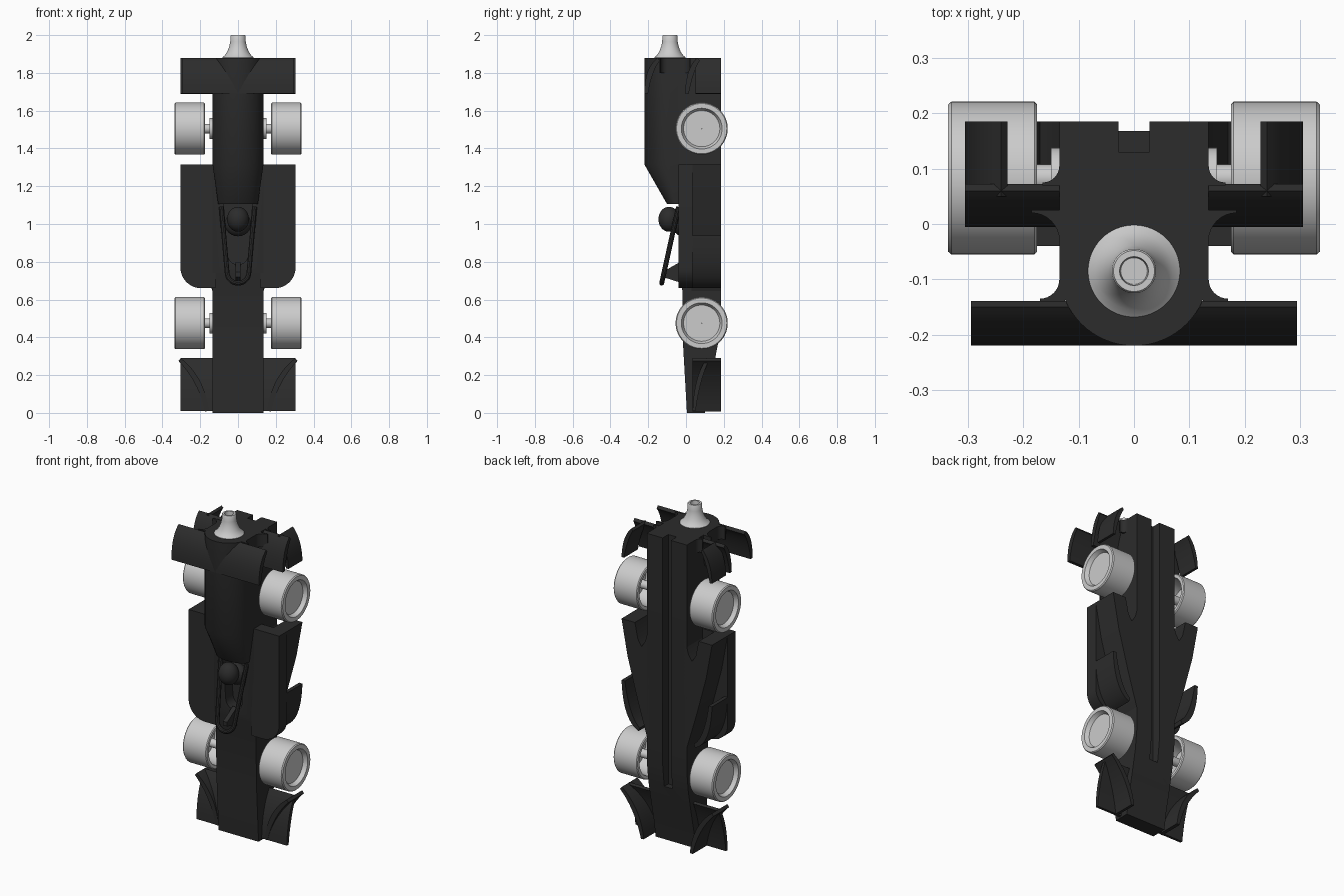
import bpy, bmesh
from math import sin, cos, pi
from mathutils import Vector, Matrix

if "Cube" in bpy.data.objects:
    bpy.data.objects.remove(bpy.data.objects["Cube"])

dark = bpy.data.materials.new("dark_body")
dark.diffuse_color = (0.025, 0.025, 0.025, 1)
dark.use_nodes = True
dark.node_tree.nodes["Principled BSDF"].inputs["Base Color"].default_value = dark.diffuse_color


def finish(name, bm, mat=None, mirror=False):
    bmesh.ops.recalc_face_normals(bm, faces=bm.faces)
    me = bpy.data.meshes.new(name)
    bm.to_mesh(me)
    bm.free()
    ob = bpy.data.objects.new(name, me)
    bpy.context.collection.objects.link(ob)
    if mat:
        me.materials.append(mat)
    if mirror:
        ob.modifiers.new("mirror", 'MIRROR')
    return ob


def loft(name, rings, mat=dark, mirror=False):
    bm = bmesh.new()
    vs = [[bm.verts.new(p) for p in r] for r in rings]
    n = len(vs[0])
    for a, b in zip(vs, vs[1:]):
        for i in range(n):
            bm.faces.new((a[i], a[(i + 1) % n], b[(i + 1) % n], b[i]))
    bm.faces.new(vs[0])
    bm.faces.new(vs[-1])
    return finish(name, bm, mat, mirror)


def prism(name, pts, axis, a, b, mat=dark, mirror=False):
    put = {'x': lambda p, t: (t, p[0], p[1]),
           'y': lambda p, t: (p[0], t, p[1]),
           'z': lambda p, t: (p[0], p[1], t)}[axis]
    return loft(name, [[put(p, t) for p in pts] for t in (a, b)], mat, mirror)


def lathe(name, profile, matrix, closed, mat=None, mirror=False, n=64):
    bm = bmesh.new()
    vs = [[bm.verts.new(matrix @ Vector((r * cos(2 * pi * i / n), r * sin(2 * pi * i / n), h)))
           for i in range(n)] for r, h in profile]
    pairs = list(zip(vs, vs[1:])) + ([(vs[-1], vs[0])] if closed else [])
    for a, b in pairs:
        for i in range(n):
            bm.faces.new((a[i], a[(i + 1) % n], b[(i + 1) % n], b[i]))
    if not closed:
        bm.faces.new(vs[0])
        bm.faces.new(vs[-1])
    return finish(name, bm, mat, mirror)


def blade(p0, c, p1, t, n=12):
    """Curved blade outline: quadratic arc offset by thickness t."""
    p0, c, p1 = Vector(p0), Vector(c), Vector(p1)
    outer, inner = [], []
    for i in range(n + 1):
        u = i / n
        p = p0 * (1 - u) ** 2 + c * 2 * u * (1 - u) + p1 * u * u
        d = ((c - p0) * (1 - u) + (p1 - c) * u).normalized()
        k = t * (0.35 + 0.65 * sin(pi * (0.15 + 0.7 * u)))
        outer.append(p)
        inner.append(p + Vector((d.y, -d.x)) * k)
    top = max(p0.y, p1.y)
    return [(q.x, min(q.y, top)) for q in outer + inner[::-1]]


def arc(cx, cy, r, a0, a1, n=10):
    return [(cx + r * cos(a0 + (a1 - a0) * i / n), cy + r * sin(a0 + (a1 - a0) * i / n))
            for i in range(n + 1)]


def cut(ob, cutter):
    m = ob.modifiers.new("cut", 'BOOLEAN')
    m.operation, m.solver, m.object = 'DIFFERENCE', 'EXACT', cutter
    bpy.context.view_layer.objects.active = ob
    bpy.ops.object.modifier_apply(modifier="cut")
    bpy.data.objects.remove(cutter)


# central body with raised nose underside
W = 0.135
body = prism("body", [(0.005, 0), (-0.015, 0.35), (-0.02, 0.66), (-0.04, 0.74), (-0.04, 1.88),
                      (0.185, 1.88), (0.185, 0.5), (0.172, 0.38), (0.145, 0.24),
                      (0.115, 0.1), (0.1, 0)], 'x', -W, W)
# underside slot and cockpit opening
cut(body, prism("slot_cutter", [(-0.028, 0.36), (0.028, 0.36), (0.028, 2), (-0.028, 2)], 'y', 0.13, 0.3))
cut(body, prism("cockpit_cutter", [(0.075, 1.105)] + [(-0.075, 1.105)]
                + arc(0, 0.84, 0.055, pi, 2 * pi), 'y', -0.2, 0.03))


# rounded engine cover tapering to the headrest
def cover_ring(z, w, ys, yf):
    r = [(-w, -0.03, z), (w, -0.03, z)]
    return r + [(w * cos(pi * i / 32), ys + (yf - ys) * sin(pi * i / 32), z) for i in range(33)]


loft("engine_cover", [cover_ring(1.105, 0.105, -0.05, -0.1), cover_ring(1.315, W, -0.085, -0.22),
                      cover_ring(1.88, W, -0.085, -0.22)])

# gas cartridge nozzle
lathe("cartridge", [(0.083, 1.875), (0.083, 1.882), (0.07, 1.893), (0.057, 1.912), (0.046, 1.94),
                    (0.041, 1.965), (0.04, 1.995), (0.037, 2.0), (0.026, 2.0), (0.024, 1.97)],
      Matrix.Translation((0, -0.085, 0)), False)

# side pods: full-width upper slab, tapered floor, barge board
prism("side_pod", [(0.12, 0.66)] + arc(0.195, 0.77, 0.11, -pi / 2, 0) + [(0.305, 1.315), (0.12, 1.315)],
      'y', -0.04, 0.035, mirror=True)
prism("pod_floor", [(0.12, 0.6), (0.14, 0.66), (0.2, 0.86), (0.265, 1.1), (0.305, 1.315), (0.215, 1.315),
                    (0.195, 1.22), (0.17, 1.18), (0.145, 1.22), (0.12, 1.315)], 'y', 0.03, 0.185, mirror=True)
prism("barge_board", blade((0.19, 0.66), (0.295, 0.7), (0.305, 0.94), -0.035), 'y', 0.03, 0.185, mirror=True)

# rear wings with curved end fins
prism("upper_rear_wing", blade((-0.22, 1.69), (-0.22, 1.83), (-0.15, 1.88), 0.03), 'x', -0.295, 0.295)
prism("lower_rear_wing", blade((-0.005, 1.69), (0.0, 1.83), (0.06, 1.88), 0.03), 'x', -0.305, 0.305)
prism("rear_end_fin", blade((0.305, 1.69), (0.3, 1.82), (0.24, 1.88), -0.025), 'y', 0.05, 0.185, mirror=True)

# concave fillets joining rear wings to the body
for name, y, s, r in (("upper_fillet", -0.135, 1, 0.035), ("mid_fillet", 0.02, -1, 0.05),
                      ("low_fillet", 0.075, 1, 0.03)):
    curve = [(0.135 + r - r * cos(t * pi / 16), y + s * (r - r * sin(t * pi / 16))) for t in range(9)]
    prism(name, [(0.125, y + s * r)] + curve + [(0.135 + r, y - s * 0.005), (0.125, y - s * 0.005)],
          'z', 1.8, 1.88, mirror=True)

# front wing and its curved fins
prism("front_wing", blade((0.035, 0.01), (0.04, 0.19), (0.11, 0.29), 0.025), 'x', -0.305, 0.305)
prism("front_fin", blade((0.155, 0.01), (0.175, 0.19), (0.303, 0.29), 0.03), 'y', 0.035, 0.185, mirror=True)

# driver helmet and shoulders
for name, loc, size in (("helmet", (0, -0.09, 1.025), (0.058, 0.056, 0.066)),
                        ("driver_shoulders", (0, -0.02, 1.0), (0.07, 0.05, 0.065))):
    bm = bmesh.new()
    bmesh.ops.create_uvsphere(bm, u_segments=32, v_segments=20, radius=1,
                              matrix=Matrix.Translation(loc) @ Matrix.Diagonal((*size, 1)))
    finish(name, bm, dark)

# halo bar around the cockpit
cu = bpy.data.curves.new("halo", 'CURVE')
cu.dimensions, cu.bevel_depth, cu.bevel_resolution = '3D', 0.013, 3
cu.use_fill_caps = True
path = [(0.088, 1.09)] + [(-x, z) for x, z in arc(0, 0.745, 0.058, pi, 2 * pi, 14)] + [(-0.088, 1.09)]
sp = cu.splines.new('POLY')
sp.points.add(len(path) - 1)
for p, (x, z) in zip(sp.points, path):
    p.co = (x, -0.128 + (z - 0.69) * 0.22, z, 1)
cu.materials.append(dark)
halo = bpy.data.objects.new("halo", cu)
bpy.context.collection.objects.link(halo)
prism("halo_strut", [(-0.03, 0.69), (-0.125, 0.72), (-0.125, 0.745), (-0.03, 0.8)], 'x', -0.014, 0.014)

# wheels, hubs and axles
for end, z in (("front", 0.475), ("rear", 1.505)):
    m = Matrix.Translation((0, 0.083, z)) @ Matrix.Rotation(pi / 2, 4, 'Y')
    lathe(end + "_wheel", [(0.138, 0.18), (0.138, 0.33), (0.133, 0.336), (0.108, 0.336), (0.096, 0.312),
                           (0.001, 0.312), (0.001, 0.285), (0.1, 0.285), (0.115, 0.175), (0.133, 0.175)],
          m, True, mirror=True)
    lathe(end + "_axle", [(0.025, 0.1), (0.025, 0.29)], m, False, mirror=True, n=32)
    lathe(end + "_hub", [(0.055, 0.13), (0.055, 0.15)], m, False, mirror=True, n=32)

# smooth shading with sharp edges kept
bpy.ops.object.select_all(action='DESELECT')
halo.select_set(True)
bpy.context.view_layer.objects.active = halo
bpy.ops.object.convert(target='MESH')
for ob in bpy.context.scene.objects:
    ob.select_set(True)
bpy.ops.object.shade_smooth_by_angle(angle=0.55)
